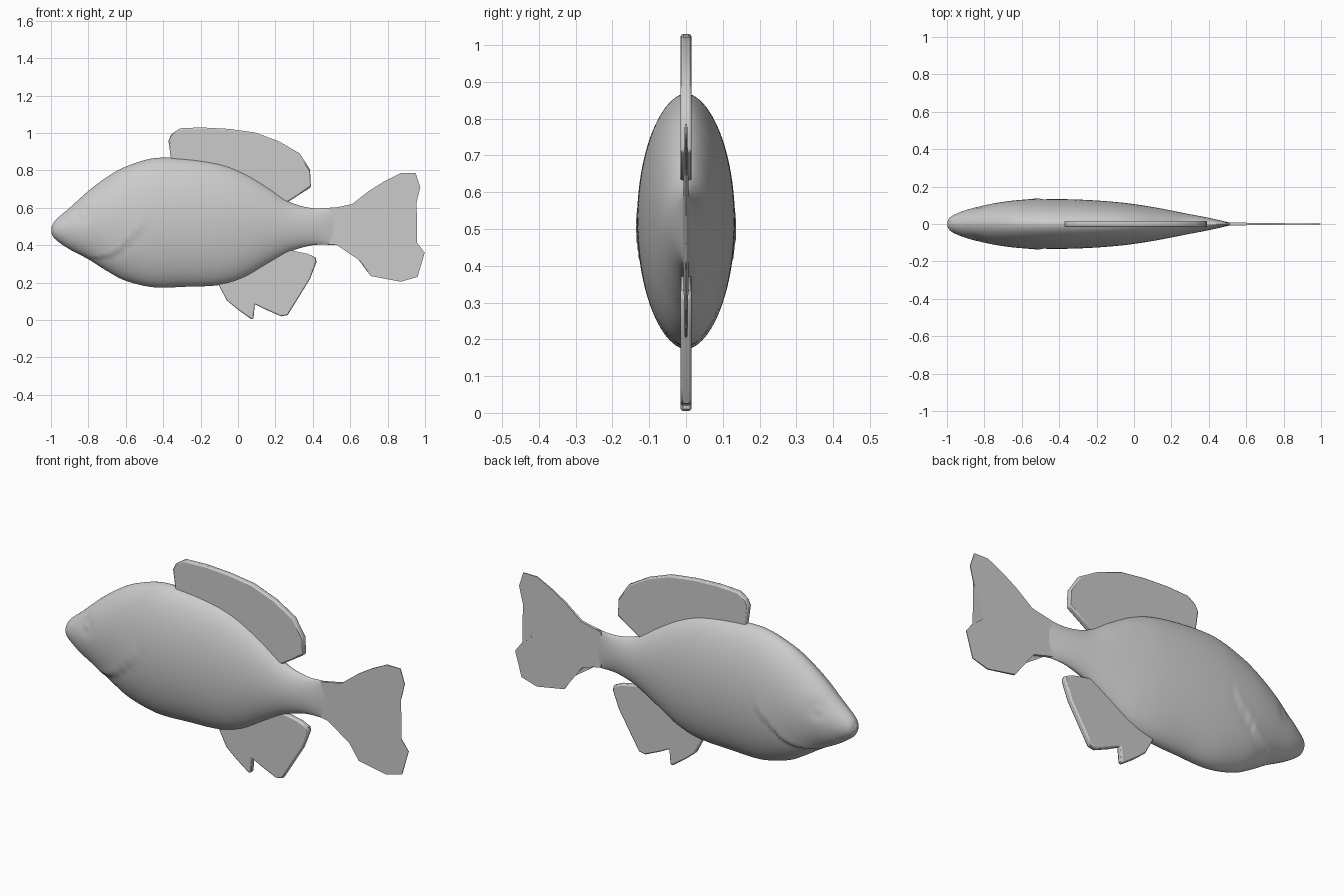
import bpy, bmesh, math
from mathutils import Vector

if "Cube" in bpy.data.objects:
    bpy.data.objects.remove(bpy.data.objects["Cube"])

grey = bpy.data.materials.new("plain_grey")
grey.use_nodes = True
grey.diffuse_color = (0.6, 0.6, 0.6, 1)
grey.node_tree.nodes["Principled BSDF"].inputs["Base Color"].default_value = (0.6, 0.6, 0.6, 1)


def finish(name, bm, angle):
    bmesh.ops.recalc_face_normals(bm, faces=bm.faces[:])
    mesh = bpy.data.meshes.new(name)
    bm.to_mesh(mesh)
    bm.free()
    mesh.materials.append(grey)
    obj = bpy.data.objects.new(name, mesh)
    bpy.context.collection.objects.link(obj)
    bpy.ops.object.select_all(action='DESELECT')
    obj.select_set(True)
    bpy.context.view_layer.objects.active = obj
    bpy.ops.object.shade_smooth_by_angle(angle=math.radians(angle))
    return obj


def spline(points, steps):
    """Catmull-Rom samples through tuples of any length."""
    pts = [Vector(p) for p in points]
    pts = [2 * pts[0] - pts[1]] + pts + [2 * pts[-1] - pts[-2]]
    out = []
    for a, b, c, d in zip(pts, pts[1:], pts[2:], pts[3:]):
        for i in range(steps):
            t = i / steps
            out.append(0.5 * (2 * b + (c - a) * t + (2 * a - 5 * b + 4 * c - d) * t ** 2
                              + (3 * b - a - 3 * c + d) * t ** 3))
    return out + [pts[-2]]


# Body stations: x, belly height, back height, half width
stations = [
    (-0.998, 0.465, 0.495, 0.012), (-0.975, 0.43, 0.535, 0.042), (-0.9, 0.378, 0.6, 0.074),
    (-0.8, 0.325, 0.69, 0.1), (-0.7, 0.262, 0.765, 0.118), (-0.6, 0.21, 0.82, 0.128),
    (-0.45, 0.175, 0.865, 0.133), (-0.28, 0.178, 0.862, 0.13), (-0.1, 0.187, 0.835, 0.118),
    (0.03, 0.225, 0.787, 0.102), (0.16, 0.3, 0.71, 0.08), (0.28, 0.366, 0.63, 0.056),
    (0.4, 0.4, 0.598, 0.033), (0.52, 0.402, 0.602, 0.006)]

# Edge of the gill cover, from the jaw back and up
gill = [Vector(p[:2]) for p in spline([(-0.93, 0.4), (-0.86, 0.352), (-0.77, 0.33), (-0.68, 0.348),
                                       (-0.6, 0.4), (-0.53, 0.475), (-0.48, 0.56)], 4)]


def relief(x, z):
    """Outward offset of the gill cover, eye socket and eyeball."""
    p = Vector((x, z))
    best, side, along = 9, 0, 0
    for i, (a, b) in enumerate(zip(gill, gill[1:])):
        t = max(0, min(1, (p - a).dot(b - a) / (b - a).length_squared))
        dist = (p - a.lerp(b, t)).length
        if dist < best:
            best, side, along = dist, (b - a).cross(p - a), (i + t) / (len(gill) - 1)
    fade = math.sin(math.pi * min(1, max(0, along))) ** 0.5
    lift = 0.008 * math.exp(-best / 0.05) if side > 0 else -0.005 * math.exp(-best / 0.02)
    eye = (p - Vector((-0.83, 0.565))).length
    return fade * lift - 0.009 * math.exp(-(eye / 0.04) ** 2) + 0.008 * math.exp(-(eye / 0.018) ** 2)


# Body: lofted rings
bm = bmesh.new()
rings, SIDES = [], 80
for x, low, high, width in spline(stations, 9):
    ring = []
    for k in range(SIDES):
        a = math.tau * k / SIDES
        c, s = math.cos(a), math.sin(a)
        z = (low + high) / 2 + (high - low) / 2 * s
        y = width * abs(c) ** 1.1
        if x < -0.4 and y > 0.01:
            y += relief(x, z) * min(1, y / 0.05)
        ring.append(bm.verts.new((x, math.copysign(y, c), z)))
    rings.append(ring)
for r, q in zip(rings, rings[1:]):
    for k in range(SIDES):
        n = (k + 1) % SIDES
        bm.faces.new((r[k], r[n], q[n], q[k]))
bm.faces.new(rings[0])
bm.faces.new(rings[-1])
finish("body", bm, 50)


def fin(name, outline, thickness, bevel=0):
    """Flat plate on the centre plane; thickness is half depth as a function of x."""
    bm = bmesh.new()
    sides = [[bm.verts.new((x, s * thickness(x), z)) for x, z in outline] for s in (-1, 1)]
    for side in sides:
        bm.faces.new(side)
    for k in range(len(outline)):
        n = (k + 1) % len(outline)
        bm.faces.new((sides[0][k], sides[0][n], sides[1][n], sides[1][k]))
    bmesh.ops.triangulate(bm, faces=[f for f in bm.faces if len(f.verts) > 4])
    obj = finish(name, bm, 30)
    if bevel:
        mod = obj.modifiers.new("rounded_rim", 'BEVEL')
        mod.width, mod.segments = bevel, 2
        mod.limit_method, mod.angle_limit = 'ANGLE', math.radians(60)


fin("dorsal_fin", [
    (-0.355, 0.84), (-0.372, 0.96), (-0.355, 0.995), (-0.31, 1.025), (-0.2, 1.03), (-0.05, 1.022),
    (0.09, 1.003), (0.22, 0.955), (0.33, 0.89), (0.385, 0.805), (0.39, 0.71), (0.265, 0.63),
    (0.15, 0.65), (-0.1, 0.78)], lambda x: 0.015, 0.007)

fin("anal_fin", [
    (-0.11, 0.2), (-0.06, 0.105), (0, 0.055), (0.073, 0.003), (0.083, 0.01), (0.09, 0.085),
    (0.15, 0.055), (0.23, 0.02), (0.265, 0.026), (0.29, 0.065), (0.385, 0.22), (0.42, 0.31),
    (0.415, 0.335), (0.37, 0.355), (0.27, 0.375), (0.15, 0.38), (0, 0.3)], lambda x: 0.015, 0.007)

fin("tail_fin", [
    (0.49, 0.595), (0.53, 0.603), (0.61, 0.62), (0.7, 0.69), (0.78, 0.74), (0.87, 0.785),
    (0.95, 0.785), (0.975, 0.71), (0.955, 0.63), (0.895, 0.535), (0.895, 0.46), (0.96, 0.41),
    (0.998, 0.36), (0.96, 0.23), (0.87, 0.205), (0.71, 0.235), (0.655, 0.315), (0.6, 0.38),
    (0.53, 0.4), (0.49, 0.408)], lambda x: 0.008 - 0.013 * (x - 0.5))
